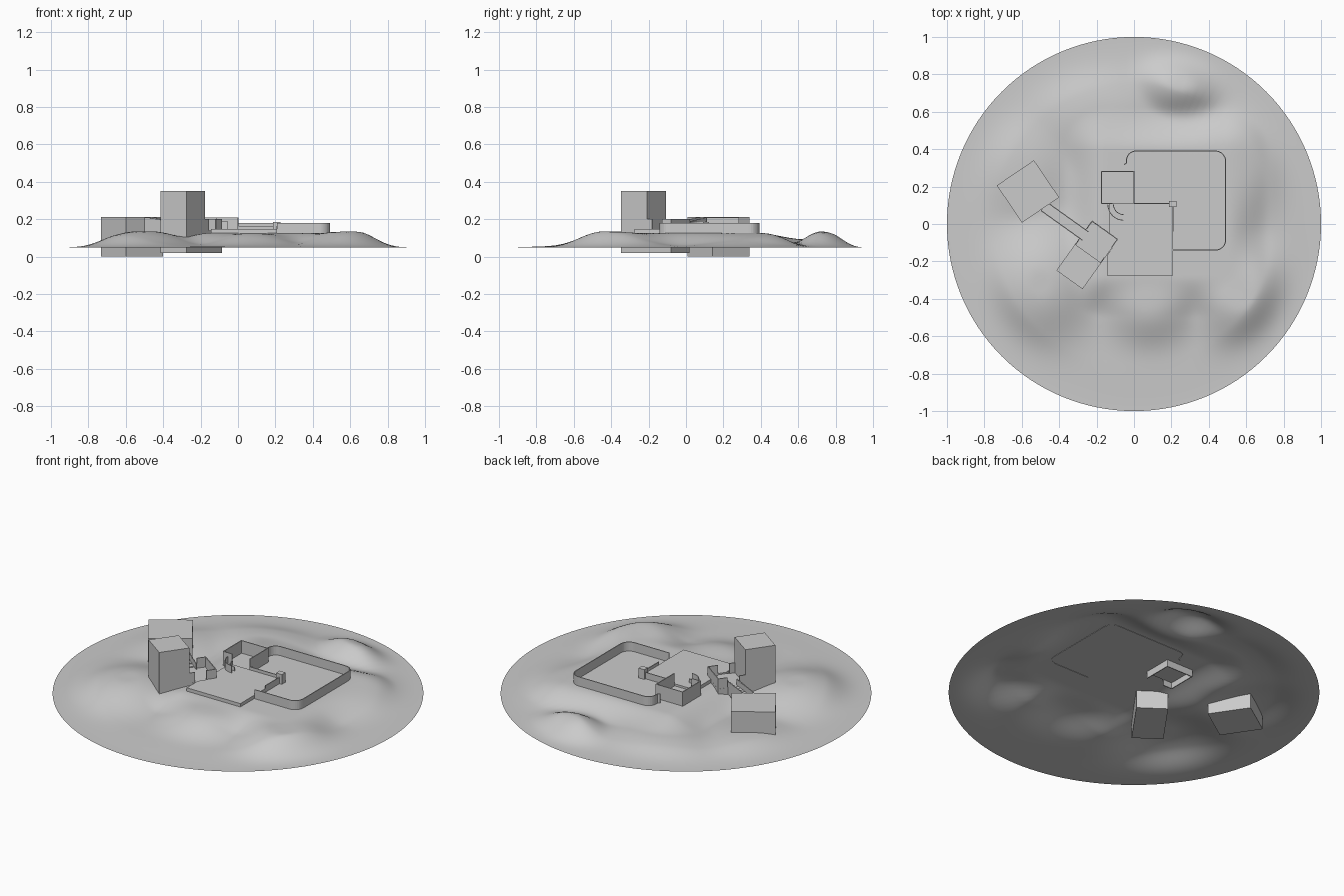
import bpy, bmesh, math
from mathutils import Vector

if "Cube" in bpy.data.objects:
    bpy.data.objects.remove(bpy.data.objects["Cube"])


def make_object(name, bm):
    bmesh.ops.recalc_face_normals(bm, faces=bm.faces)
    me = bpy.data.meshes.new(name)
    bm.to_mesh(me)
    bm.free()
    ob = bpy.data.objects.new(name, me)
    bpy.context.collection.objects.link(ob)
    return ob


def prism(name, pts, z0, z1):
    """Upright block from a footprint outline."""
    bm = bmesh.new()
    lo = [bm.verts.new((x, y, z0)) for x, y in pts]
    hi = [bm.verts.new((x, y, z1)) for x, y in pts]
    bm.faces.new(lo[::-1])
    bm.faces.new(hi)
    n = len(pts)
    for i in range(n):
        j = (i + 1) % n
        bm.faces.new((lo[i], lo[j], hi[j], hi[i]))
    return make_object(name, bm)


def rect(x0, y0, x1, y1):
    return [(x0, y0), (x1, y0), (x1, y1), (x0, y1)]


def wall(name, path, z0, z1, t=0.005):
    """Thin upright wall following an open path."""
    p = [Vector(q) for q in path]
    left, right = [], []
    for i, c in enumerate(p):
        a = (c - p[i - 1]).normalized() if i else (p[1] - c).normalized()
        b = (p[i + 1] - c).normalized() if i < len(p) - 1 else a
        m = (a + b).normalized()
        nrm = Vector((-m.y, m.x)) * (t / 2 / max(0.4, m.dot(a)))
        left.append(c + nrm)
        right.append(c - nrm)
    return prism(name, [tuple(q) for q in right + left[::-1]], z0, z1)


def arc(cx, cy, r, a0, a1, n=8):
    return [(cx + r * math.cos(math.radians(a0 + (a1 - a0) * i / n)),
             cy + r * math.sin(math.radians(a0 + (a1 - a0) * i / n))) for i in range(n + 1)]


# Local frame shared by the tower, its annex and the stair corridor
ORIGIN = Vector((-0.275, -0.348))
U = Vector((math.cos(math.radians(144.5)), math.sin(math.radians(144.5))))
V = Vector((math.cos(math.radians(54.5)), math.sin(math.radians(54.5))))


def loc(u, v):
    return tuple(ORIGIN + U * u + V * v)


def loc_rect(u0, v0, u1, v1):
    return [loc(u0, v0), loc(u1, v0), loc(u1, v1), loc(u0, v1)]


# Rolling ground disc: broad hills (x, y, radius x, radius y, height) and a plateau
HILLS = [(-0.5, -0.32, 0.25, 0.28, 0.082), (0.57, -0.38, 0.22, 0.24, 0.085),
         (0.24, 0.76, 0.19, 0.15, 0.085), (-0.2, 0.58, 0.3, 0.22, 0.04),
         (0.08, -0.42, 0.22, 0.2, 0.07), (-0.6, 0.3, 0.2, 0.25, 0.035),
         (0.55, 0.3, 0.22, 0.26, 0.05)]


def smooth(t):
    t = min(1, max(0, t))
    return t * t * (3 - 2 * t)


def ground_z(x, y):
    # rounded union keeps overlapping hills from stacking up
    h = 0
    for cx, cy, sx, sy, a in HILLS:
        d = ((x - cx) / sx) ** 2 + ((y - cy) / sy) ** 2
        h += (a * math.exp(-d ** 1.3)) ** 2.5
    h = h ** 0.4 + 0.006
    h = min(h, 0.086) * smooth((1 - math.hypot(x, y)) / 0.25)
    dx = max(abs(x - 0.17) - 0.33, 0)
    dy = max(abs(y - 0.06) - 0.34, 0)
    k = smooth(1 - math.hypot(dx, dy) / 0.22)
    return 0.048 + h * (1 - k) + 0.078 * k


bm = bmesh.new()
RINGS, SEG = 70, 128
prev = None
centre = bm.verts.new((0, 0, ground_z(0, 0)))
for i in range(1, RINGS + 1):
    r = i / RINGS
    ring = []
    for j in range(SEG):
        a = 2 * math.pi * j / SEG
        x, y = r * math.cos(a), r * math.sin(a)
        ring.append(bm.verts.new((x, y, ground_z(x, y))))
    for j in range(SEG):
        k = (j + 1) % SEG
        if prev:
            bm.faces.new((prev[j], ring[j], ring[k], prev[k]))
        else:
            bm.faces.new((centre, ring[j], ring[k]))
    prev = ring
ground = make_object("ground", bm)
for f in ground.data.polygons:
    f.use_smooth = True

# Paved court, with its left edge cut around the annex
prism("court", [(-0.145, -0.275), (0.208, -0.275), (0.208, 0.11), (-0.13, 0.11),
                (-0.13, -0.055), (-0.09, -0.085), (-0.145, -0.17)], 0.127, 0.147)

# Round-cornered garden wall
path = ([(-0.053, 0.318), (-0.04, 0.325)] + arc(0.01, 0.34, 0.05, 180, 90)
        + arc(0.435, 0.335, 0.055, 90, 0) + arc(0.435, -0.085, 0.055, 0, -90)
        + [(0.208, -0.14)])
wall("garden_wall", path, 0.124, 0.18)

# Low court walls and gate post
wall("court_back_wall", [(0.0, 0.11), (0.19, 0.11)], 0.127, 0.165)
prism("gate_post", rect(0.188, 0.09, 0.226, 0.124), 0.127, 0.185)
wall("court_side_wall", [(0.208, 0.1), (0.208, -0.04)], 0.127, 0.165)

# Open-topped room behind the court
wall("back_room_walls", [(-0.115, 0.11), (-0.173, 0.11), (-0.173, 0.28),
                         (0, 0.28), (0, 0.11)], 0.085, 0.21)
prism("back_room_floor", rect(-0.173, 0.11, 0, 0.28), 0.12, 0.135)

# Curved walls by the room door
for i, r in enumerate((0.085, 0.055)):
    wall("curved_wall_%d" % i, arc(-0.055, 0.105, r, 180, 270), 0.127, 0.19 - 0.02 * i, 0.004)

# Tall tower, lower annex and its parapet
W = 0.172
prism("tower", loc_rect(0, 0, W, 0.172), 0.02, 0.35)
prism("annex_base", loc_rect(0, 0.172, W, 0.328), 0.02, 0.14)
wall("annex_parapet", [loc(0.003, 0.205), loc(0.003, 0.172)], 0.13, 0.2)
wall("annex_corner", [loc(0.003, 0.27), loc(0.003, 0.325), loc(W - 0.003, 0.325),
                      loc(W - 0.003, 0.275)], 0.13, 0.2)
wall("annex_side", [loc(W - 0.003, 0.205), loc(W - 0.003, 0.172)], 0.13, 0.2)

# Stepped corridor from the annex up to the side block
STEPS = 8
u0, u1 = W - 0.02, 0.425
for i in range(STEPS):
    a, b = u0 + (u1 - u0) * i / STEPS, u0 + (u1 - u0) * (i + 1) / STEPS
    z = 0.14 + 0.005 * i
    prism("step_%d" % i, loc_rect(a, 0.213, b, 0.265), 0.1, z)
    for v in (0.21, 0.265):
        prism("step_rail_%d" % i, loc_rect(a, v, b, v + 0.005), 0.1, z + 0.035)

# Side block
c, ang, h = Vector((-0.567, 0.174)), math.radians(34.2), 0.12
block = []
for sx, sy in ((-1, -1), (1, -1), (1, 1), (-1, 1)):
    block.append((c.x + h * (sx * math.cos(ang) - sy * math.sin(ang)),
                  c.y + h * (sx * math.sin(ang) + sy * math.cos(ang))))
prism("side_block", block, 0.0, 0.212)
